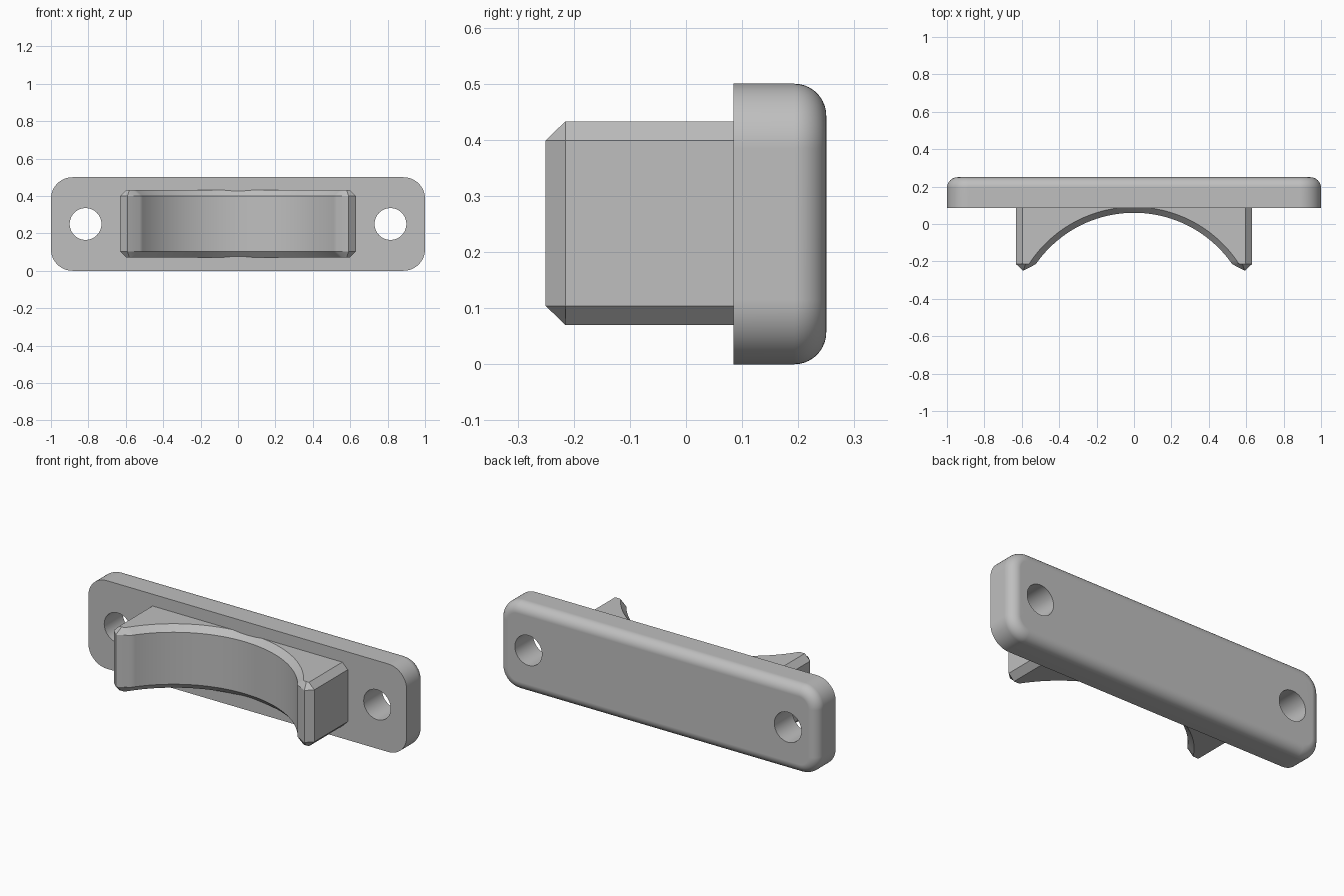
import bpy, bmesh, math

if "Cube" in bpy.data.objects:
    bpy.data.objects.remove(bpy.data.objects["Cube"])

grey = bpy.data.materials.new("plain grey")
grey.diffuse_color = (0.52, 0.52, 0.52, 1)
grey.use_nodes = True
grey.node_tree.nodes["Principled BSDF"].inputs["Base Color"].default_value = grey.diffuse_color


def loft(name, rings):
    """Closed solid through rings of equal length, capped at both ends."""
    bm = bmesh.new()
    loops = [[bm.verts.new(p) for p in ring] for ring in rings]
    n = len(loops[0])
    for a, b in zip(loops, loops[1:]):
        for i in range(n):
            j = (i + 1) % n
            bm.faces.new((a[i], a[j], b[j], b[i]))
    bm.faces.new(loops[0])
    bm.faces.new(loops[-1])
    bmesh.ops.recalc_face_normals(bm, faces=bm.faces)
    mesh = bpy.data.meshes.new(name)
    bm.to_mesh(mesh)
    bm.free()
    mesh.materials.append(grey)
    obj = bpy.data.objects.new(name, mesh)
    bpy.context.collection.objects.link(obj)
    return obj


def smooth(obj):
    bpy.ops.object.select_all(action='DESELECT')
    obj.select_set(True)
    bpy.context.view_layer.objects.active = obj
    bpy.ops.object.shade_smooth_by_angle(angle=math.radians(29))
    obj.modifiers.new("flat_face_normals", 'WEIGHTED_NORMAL').keep_sharp = True


# Mounting plate: rounded rectangle with a rounded back rim
FRONT, BACK, CORNER, RIM = 0.085, 0.25, 0.115, 0.057


def plate_ring(y, inset):
    r = CORNER - inset
    pts = []
    for k, (sx, sz) in enumerate([(1, 1), (-1, 1), (-1, -1), (1, -1)]):
        for s in range(13):
            a = math.pi / 2 * (k + s / 12)
            pts.append((sx * (1 - CORNER) + r * math.cos(a), y,
                        0.25 + sz * (0.25 - CORNER) + r * math.sin(a)))
    return pts


rings = [plate_ring(FRONT, 0)]
for s in range(11):
    a = math.pi / 2 * s / 10
    rings.append(plate_ring(BACK - RIM + RIM * math.sin(a), RIM * (1 - math.cos(a))))
plate = loft("mounting_plate", rings)

# Screw holes through both ends of the plate
cutters = []
for side in (-1, 1):
    circle = [(side * 0.815 + 0.085 * math.cos(t * math.pi / 24),
               0.25 + 0.085 * math.sin(t * math.pi / 24)) for t in range(48)]
    cutter = loft("hole_cutter", [[(x, y, z) for x, z in circle] for y in (-0.1, 0.5)])
    cutter.hide_render = True
    mod = plate.modifiers.new("screw_hole", 'BOOLEAN')
    mod.object, mod.operation, mod.solver = cutter, 'DIFFERENCE', 'EXACT'
    cutters.append(cutter)
bpy.context.view_layer.update()
cut_mesh = bpy.data.meshes.new_from_object(
    plate.evaluated_get(bpy.context.evaluated_depsgraph_get()))
plate.modifiers.clear()
plate.data = cut_mesh
for cutter in cutters:
    bpy.data.objects.remove(cutter)
smooth(plate)

# Saddle: block with a concave cradle and chamfered outline
CENTRE_Y = -0.579


def saddle_ring(z, radius, end_x, tip, side_x):
    half = math.asin(end_x / radius)
    pts = [(-side_x, 0.12, z), (-side_x, -0.215, z), (-tip[0], tip[1], z)]
    for s in range(49):
        a = half * (s / 24 - 1)
        pts.append((radius * math.sin(a), CENTRE_Y + radius * math.cos(a), z))
    return pts + [(tip[0], tip[1], z), (side_x, -0.215, z), (side_x, 0.12, z)]


outer = (0.639, 0.525, (0.592, -0.25), 0.63)
inner = (0.670, 0.562, (0.580, -0.215), 0.596)
saddle = loft("cradle_saddle", [saddle_ring(0.07, *inner), saddle_ring(0.104, *outer),
                                saddle_ring(0.399, *outer), saddle_ring(0.433, *inner)])
smooth(saddle)
